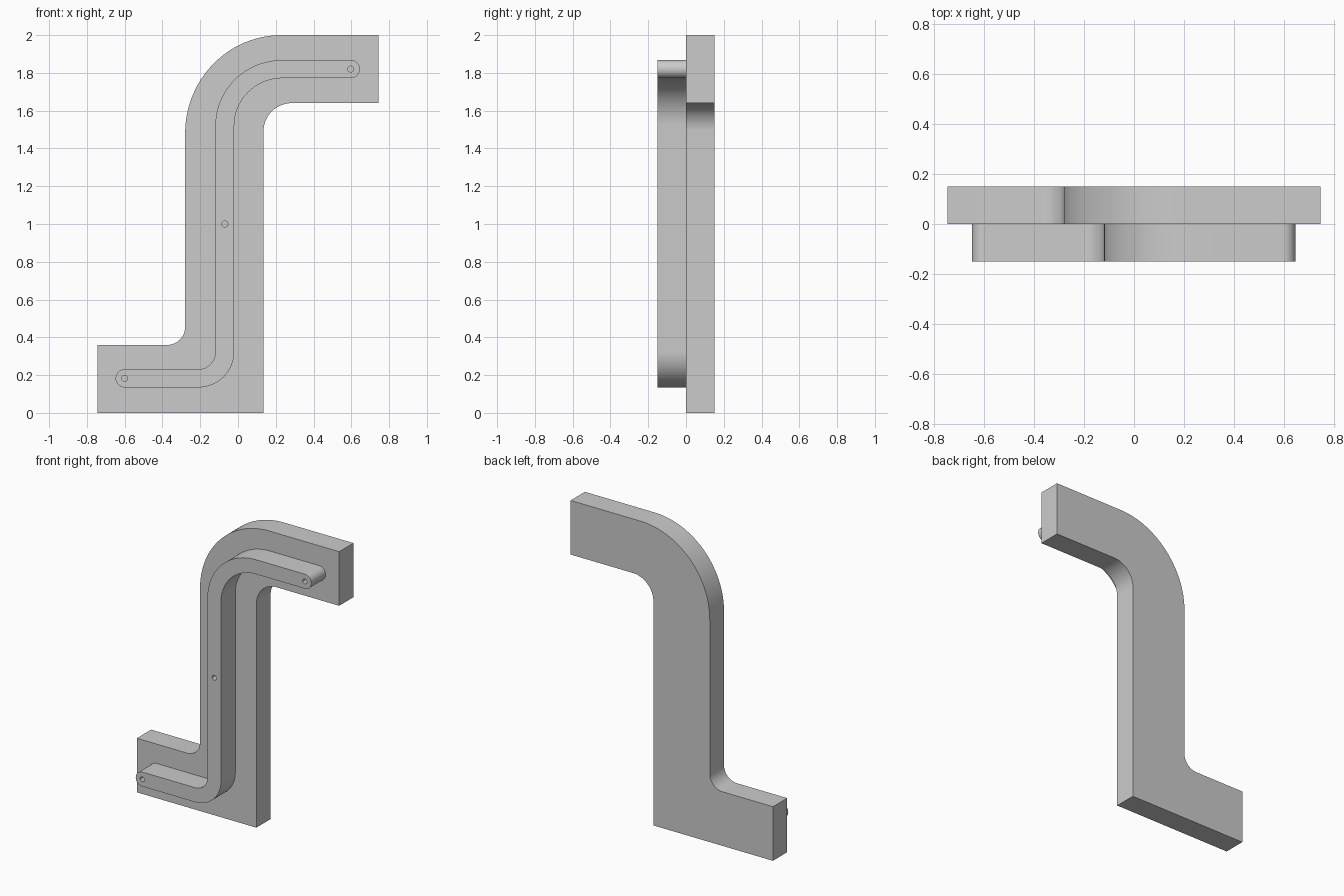
import bpy, bmesh
from math import sin, cos, pi, radians
from mathutils import Matrix

cube = bpy.data.objects.get("Cube")
if cube:
    bpy.data.objects.remove(cube, do_unlink=True)

grey = bpy.data.materials.new("plain_grey")
grey.use_nodes = True
colour = (0.6, 0.6, 0.6, 1)
grey.diffuse_color = colour
grey.node_tree.nodes["Principled BSDF"].inputs["Base Color"].default_value = colour

DEPTH = 0.15


def arc(cx, cz, rx, rz, start, end, steps=24):
    """Points along an elliptical arc, angles in degrees."""
    angles = [radians(start + (end - start) * i / steps) for i in range(steps + 1)]
    return [(cx + rx * cos(a), cz + rz * sin(a)) for a in angles]


def circle(cx, cz, r):
    return arc(cx, cz, r, r, 0, 360)[:-1]


def slab(name, loops, y_mid):
    """Extrude closed outlines (later loops are holes) into a solid slab."""
    curve = bpy.data.curves.new(name + "_outline", 'CURVE')
    curve.dimensions = '2D'
    curve.fill_mode = 'BOTH'
    curve.extrude = DEPTH / 2
    for loop in loops:
        spline = curve.splines.new('POLY')
        spline.points.add(len(loop) - 1)
        for point, (x, z) in zip(spline.points, loop):
            point.co = (x, z, 0, 1)
        spline.use_cyclic_u = True
    helper = bpy.data.objects.new(name + "_helper", curve)
    bpy.context.collection.objects.link(helper)
    bpy.context.view_layer.update()
    graph = bpy.context.evaluated_depsgraph_get()
    mesh = bpy.data.meshes.new_from_object(helper.evaluated_get(graph))
    bpy.data.objects.remove(helper, do_unlink=True)
    bpy.data.curves.remove(curve)

    # Stand the slab upright and weld it
    bm = bmesh.new()
    bm.from_mesh(mesh)
    bmesh.ops.remove_doubles(bm, verts=bm.verts, dist=0.0001)
    bm.transform(Matrix.Translation((0, y_mid, 0)) @ Matrix.Rotation(pi / 2, 4, 'X'))
    bmesh.ops.recalc_face_normals(bm, faces=bm.faces)
    bm.to_mesh(mesh)
    bm.free()
    mesh.materials.clear()
    mesh.materials.append(grey)
    obj = bpy.data.objects.new(name, mesh)
    bpy.context.collection.objects.link(obj)
    bpy.ops.object.select_all(action='DESELECT')
    obj.select_set(True)
    bpy.context.view_layer.objects.active = obj
    bpy.ops.object.shade_smooth_by_angle(angle=radians(30))
    return obj


# Back plate: square lower right corner, rounded upper bend
plate = [(-0.745, 0), (0.135, 0)]
plate += arc(0.285, 1.49, 0.15, 0.15, 180, 90)
plate += [(0.745, 1.64), (0.745, 2)]
plate += arc(0.23, 1.48, 0.51, 0.52, 90, 180)
plate += arc(-0.375, 0.455, 0.095, 0.095, 0, -90)
plate += [(-0.745, 0.36)]
slab("back_plate", [plate], DEPTH / 2)

# Raised rail with round ends and three small pin holes
rail = arc(-0.6, 0.183, 0.048, 0.048, 90, 270)
rail += arc(-0.21, 0.325, 0.19, 0.19, -90, 0)
rail += arc(0.235, 1.52, 0.255, 0.252, 180, 90)
rail += arc(0.597, 1.82, 0.048, 0.048, -90, 90)
rail += arc(0.235, 1.52, 0.355, 0.348, 90, 180)
rail += arc(-0.21, 0.321, 0.09, 0.09, 0, -90)
holes = [circle(x, z, 0.016) for x, z in ((-0.6, 0.183), (-0.07, 1), (0.597, 1.82))]
slab("raised_rail", [rail] + holes, -DEPTH / 2)
